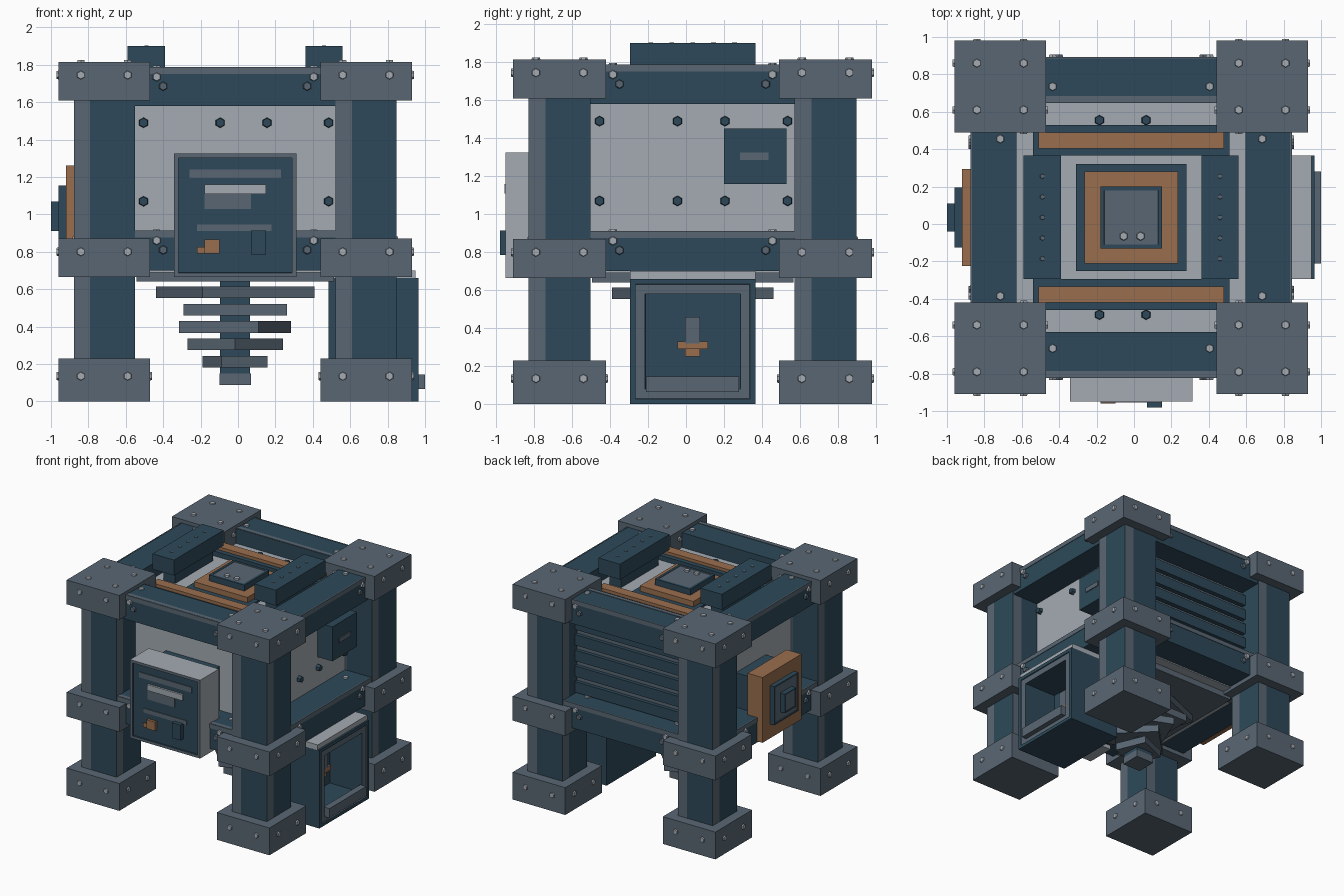
import bpy, bmesh
from math import radians
from mathutils import Vector, Matrix

cube = bpy.data.objects.get("Cube")
if cube:
    bpy.data.objects.remove(cube)

# Palette shared by every part; parts pick a slot
PALETTE = {
    "dark_steel_blue": (.026, .066, .1),
    "slate_grey": (.1, .134, .172),
    "pale_grey": (.37, .41, .45),
    "copper_orange": (.32, .157, .076),
}
DARK, GREY, PALE, COPPER = range(len(PALETTE))
MATERIALS = []
for label, rgb in PALETTE.items():
    material = bpy.data.materials.new(label)
    material.use_nodes = True
    material.diffuse_color = (*rgb, 1)
    shader = next(n for n in material.node_tree.nodes if n.type == "BSDF_PRINCIPLED")
    shader.inputs["Base Color"].default_value = (*rgb, 1)
    shader.inputs["Roughness"].default_value = .7
    MATERIALS.append(material)

# The frame is symmetric about this vertical axis
CENTRE = Vector((-.015, .035, 0))
SIDES = (-1, 1)


def finish(name, bm):
    mesh = bpy.data.meshes.new(name)
    bm.to_mesh(mesh)
    bm.free()
    for material in MATERIALS:
        mesh.materials.append(material)
    obj = bpy.data.objects.new(name, mesh)
    obj.location = CENTRE
    bpy.context.collection.objects.link(obj)
    return obj


def box(name, x, y, z, colour, face=None, steps=(), turn=0):
    """Box from ranges; steps inset one face: (border, depth, border colour, inner colour)."""
    bm = bmesh.new()
    bmesh.ops.create_cube(bm, size=1)
    for v in bm.verts:
        v.co = Vector([a + (b - a) * (c + .5) for (a, b), c in zip((x, y, z), v.co)])
    if turn:
        bmesh.ops.rotate(bm, verts=bm.verts, matrix=Matrix.Rotation(radians(turn), 3, "Z"))
    for f in bm.faces:
        f.material_index = colour
    if face:
        bm.normal_update()
        normal = Vector(face)
        target = max(bm.faces, key=lambda f: f.normal.dot(normal))
        for border, depth, rim, inner in steps:
            target.material_index = rim
            bmesh.ops.inset_individual(bm, faces=[target], thickness=border)
            target.material_index = inner
            bmesh.ops.inset_individual(bm, faces=[target], thickness=.002)
            bmesh.ops.translate(bm, verts=target.verts, vec=-normal * depth)
    return finish(name, bm)


def span(half):
    return (-half, half)


def around(middle, half):
    return (middle - half, middle + half)


def outward(side, inner, outer):
    return tuple(sorted((side * inner, side * outer)))


def bolts(name, spots, colour, radius=.026, height=.02):
    """Hexagonal bolt heads at (position, direction) spots."""
    bm = bmesh.new()
    for position, direction in spots:
        turn = Vector(direction).to_track_quat("Z", "Y").to_matrix().to_4x4()
        bmesh.ops.create_cone(bm, cap_ends=True, segments=6, radius1=radius,
                              radius2=radius * .8, depth=height,
                              matrix=Matrix.Translation(position) @ turn)
    for f in bm.faces:
        f.material_index = colour
    return finish(name, bm)


# Corner posts with a worn strip down the left edge of each face
HALF, POST = .163, .7
for sx in SIDES:
    for sy in SIDES:
        bm = bmesh.new()
        ring = []
        corners = [(-HALF, -HALF), (HALF, -HALF), (HALF, HALF), (-HALF, HALF)]
        for i, a in enumerate(corners):
            a, b = Vector(a), Vector(corners[(i + 1) % 4])
            ring += [a, a.lerp(b, .27)]
        base = [bm.verts.new((sx * POST + p.x, sy * POST + p.y, .1)) for p in ring]
        top = [bm.verts.new(v.co + Vector((0, 0, 1.6))) for v in base]
        for i in range(len(ring)):
            j = (i + 1) % len(ring)
            f = bm.faces.new((base[i], base[j], top[j], top[i]))
            f.material_index = DARK if i % 2 else GREY
        finish("corner_post", bm)

        # Foot, collar and cap blocks with their bolts
        for name, low, high in (("foot", 0, .23), ("collar", .665, .87), ("cap", 1.61, 1.815)):
            box(name + "_block", around(sx * POST, .245), around(sy * POST, .245), (low, high), GREY)
            spots = []
            for a in (-.125, .125):
                for s in SIDES:
                    z = low + .135
                    spots.append(((sx * POST + a, sy * POST + s * .245, z), (0, s, 0)))
                    spots.append(((sx * POST + s * .245, sy * POST + a, z), (s, 0, 0)))
                for b in (-.125, .125):
                    for z, s in ((low, -1), (high, 1)):
                        if z > 0:
                            spots.append(((sx * POST + a, sy * POST + b, z), (0, 0, s)))
            bolts(name + "_bolts", spots, PALE)

# Horizontal beams with a worn upper edge
for low, high in ((.7, .91), (1.58, 1.785)):
    for s in SIDES:
        for along_x in (True, False):
            across, length = outward(s, .612, .855), span(.56)
            edge = outward(s, .85, .859)
            pick = lambda a, b: (a, b) if along_x else (b, a)
            box("cross_beam", *pick(length, across), (low, high), DARK)
            box("beam_worn_edge", *pick(length, edge), (high - .035, high + .002), GREY)
            if along_x:
                front = -.855 if s < 0 else .615
                box("beam_top_wear", length, (front, front + .035), (high - .002, high + .004), GREY)
            for colour, offset, drop in ((PALE, .42, .05), (GREY, .385, .1)):
                spots = []
                for e in SIDES:
                    spots.append(((*pick(e * offset, s * .86), high - drop),
                                  (*pick(0, s), 0)))
                    if colour == PALE:
                        spots.append(((*pick(e * offset, s * .7), high), (0, 0, 1)))
                bolts("beam_bolts", spots, colour)

# Main housing and belly plate
box("housing", span(.614), span(.614), (.69, 1.66), PALE)
box("belly_plate", span(.527), span(.53), (.64, .7), GREY)

# Wall and roof bolts
spots = []
for a in (-.49, -.08, .17, .5):
    for z in (1.07, 1.49):
        spots += [((a, -.62, z), (0, -1, 0))]
        spots += [((s * .62, a, z), (s, 0, 0)) for s in SIDES]
bolts("wall_bolts", spots, DARK, .03, .05)
bolts("roof_bolts", [((x, y, 1.665), (0, 0, 1)) for x in (-.17, .08) for y in (-.52, .52)],
      DARK, .03, .05)

# Rear louvres
box("louvre_back", span(.54), (.6, .63), (.9, 1.58), DARK)
for i in range(5):
    z = .92 + i * .132
    box("louvre_slat", span(.54), (.6, .7), (z, z + .09), DARK)
    box("louvre_sill", span(.54), (.6, .67), (z + .09, z + .125), GREY)

# Roof rails, copper strips and hatch
for s in SIDES:
    box("roof_rail_foot", outward(s, .42, .53), span(.25), (1.65, 1.78), DARK)
    box("roof_rail", outward(s, .375, .575), span(.33), (1.77, 1.9), DARK)
    bolts("rail_rivets", [((s * .475, y * .11, 1.9), (0, 0, 1)) for y in range(-2, 3)], GREY, .015, .008)
    box("strip_base", span(.525), outward(s, .33, .495), (1.65, 1.7), DARK)
    box("copper_strip", span(.495), outward(s, .37, .455), (1.69, 1.725), COPPER)
box("hatch_base", span(.295), span(.287), (1.65, 1.675), DARK)
box("hatch_copper", span(.25), span(.245), (1.66, 1.72), COPPER)
box("hatch_lid", span(.165), span(.165), (1.7, 1.77), DARK, (0, 0, 1), [(.028, .004, DARK, GREY)])
bolts("hatch_bolts", [((x, -.1, 1.77), (0, 0, 1)) for x in (-.04, .05)], PALE)

# Front control box
box("control_mount", span(.25), (-.76, -.6), (.72, 1.28), DARK)
box("control_box", span(.327), (-.985, -.735), (.665, 1.325), PALE, (0, -1, 0),
    [(.032, .012, GREY, DARK)])
for name, x, z, front, colour in (
        ("upper_groove", (-.245, .245), (1.195, 1.24), -.98, GREY),
        ("screen_top", (-.165, .165), (1.11, 1.16), -.99, PALE),
        ("screen", (-.165, .085), (1.03, 1.11), -.98, GREY),
        ("lower_groove", (-.205, .195), (.91, .945), -.98, GREY),
        ("copper_button", (-.165, -.085), (.79, .865), -.995, COPPER),
        ("copper_tab", (-.205, -.165), (.79, .825), -.985, COPPER),
        ("switch", (.085, .165), (.785, .915), -1.015, DARK)):
    box("control_" + name, x, (front, -.965), z, colour)

# Copper side panel with stepped plates
box("side_panel_mount", (-.78, -.6), span(.2), (.78, 1.2), DARK)
box("side_panel", (-.905, -.765), span(.26), (.71, 1.26), COPPER)
box("side_plate", (-.945, -.9), span(.16), (.83, 1.155), DARK, (-1, 0, 0), [(.02, .003, DARK, GREY)])
box("side_knob", (-.985, -.94), span(.075), (.91, 1.07), DARK, (-1, 0, 0), [(.015, .003, DARK, GREY)])

# Junction box on the opposite wall
box("junction_box", (.6, .755), (.165, .495), (1.16, 1.45), DARK)
box("junction_slot", (.75, .762), (.25, .4), (1.285, 1.325), GREY)

# Output chute with a deep opening
box("chute", (.5, .98), span(.33), (0, .66), DARK, (1, 0, 0),
    [(.04, .008, DARK, GREY), (.07, .3, GREY, DARK)])
box("chute_roof", (.5, .965), span(.33), (.655, .7), PALE)
box("chute_lip", (.96, 1.015), span(.245), (.065, .145), GREY)
box("chute_nozzle", (.66, .8), span(.04), (.32, .46), GREY)
box("nugget_wide", (.7, .8), span(.08), (.29, .33), COPPER)
box("nugget_tip", (.71, .79), span(.04), (.25, .3), COPPER)

# Drill of shrinking, turning slabs
box("drill_shaft", span(.08), span(.08), (.12, .66), DARK)
for i in range(6):
    half, z = .325 - .048 * i, .553 - .093 * i
    box("drill_slab", span(half), span(half), (z, z + .062), GREY, turn=22.5 * (1 - i))
